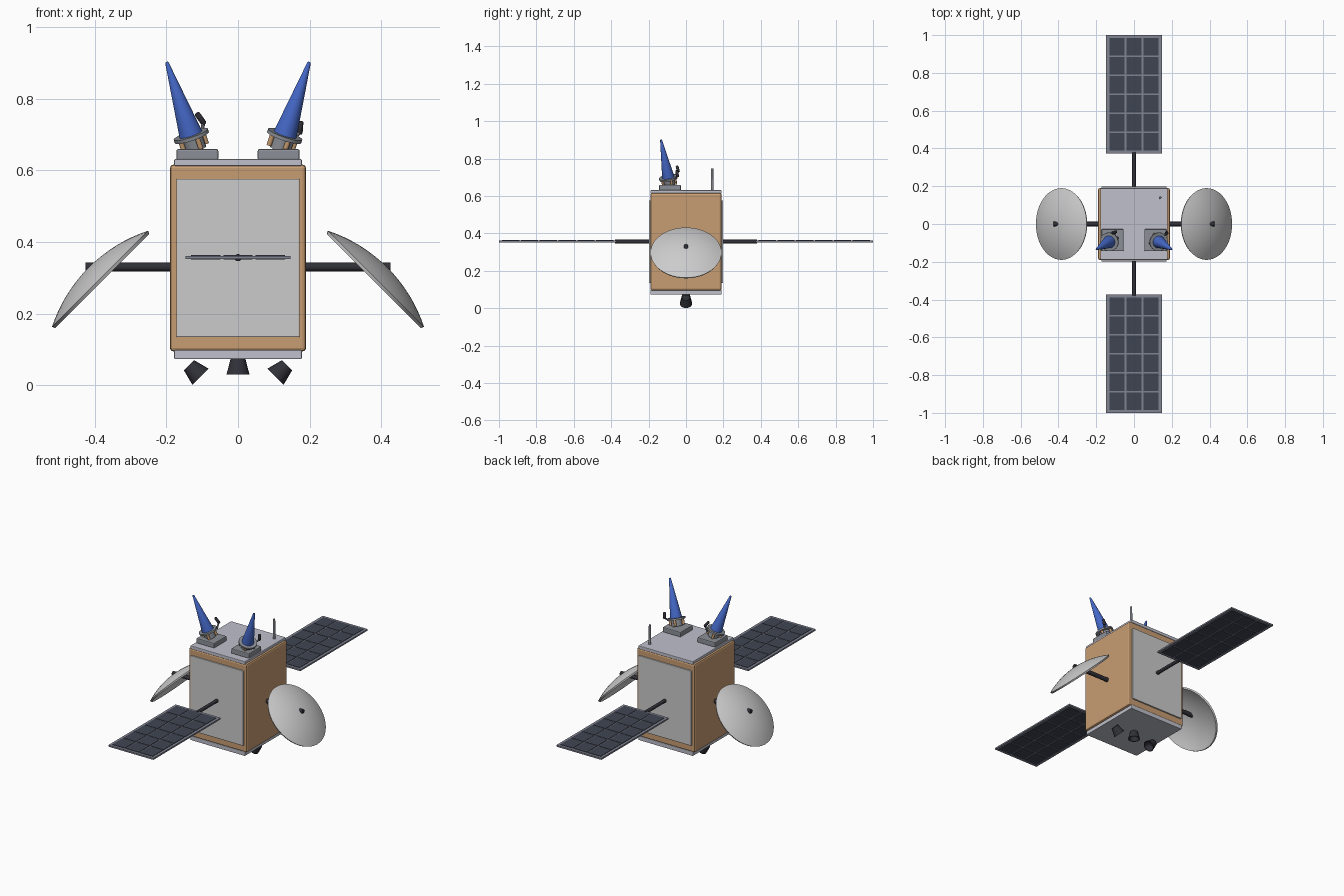
import bpy, bmesh, math
from mathutils import Vector

if "Cube" in bpy.data.objects:
    bpy.data.objects.remove(bpy.data.objects["Cube"])


def mat(name, rgb):
    m = bpy.data.materials.new(name)
    m.diffuse_color = (*rgb, 1)
    m.use_nodes = True
    m.node_tree.nodes["Principled BSDF"].inputs["Base Color"].default_value = m.diffuse_color
    return m


TAN = mat("tan_foil", (0.58, 0.34, 0.17))
BLUE = mat("blue", (0.06, 0.14, 0.58))
DARK = mat("dark", (0.03, 0.03, 0.04))
CELL = mat("cell", (0.05, 0.06, 0.085))
FRAME = mat("frame", (0.22, 0.23, 0.29))
METAL = mat("metal", (0.26, 0.28, 0.31))
PLATE = mat("plate", (0.52, 0.53, 0.6))
WHITE = mat("white", (0.75, 0.75, 0.75))


def finish(name, bm, m, bevel=0, smooth=True):
    bmesh.ops.recalc_face_normals(bm, faces=bm.faces)
    me = bpy.data.meshes.new(name)
    bm.to_mesh(me)
    bm.free()
    ob = bpy.data.objects.new(name, me)
    bpy.context.collection.objects.link(ob)
    me.materials.append(m)
    if bevel:
        b = ob.modifiers.new("bevel", 'BEVEL')
        b.width, b.segments = bevel, 2
    if smooth:
        bpy.ops.object.select_all(action='DESELECT')
        bpy.context.view_layer.objects.active = ob
        ob.select_set(True)
        bpy.ops.object.shade_smooth_by_angle(angle=math.radians(35))
    return ob


def add_box(bm, lo, hi):
    vs = bmesh.ops.create_cube(bm, size=1)["verts"]
    for v in vs:
        v.co = Vector([(l + h) / 2 + c * (h - l) for l, h, c in zip(lo, hi, v.co)])


def box(name, lo, hi, m, bevel=0):
    bm = bmesh.new()
    add_box(bm, lo, hi)
    return finish(name, bm, m, bevel, False)


def lathe(name, a, direction, profile, m, n=32):
    """Spin (radius, height) points round an axis starting at a."""
    bm = bmesh.new()
    vs = [bm.verts.new((r, 0, h)) for r, h in profile]
    es = [bm.edges.new(p) for p in zip(vs, vs[1:])]
    bmesh.ops.spin(bm, geom=vs + es, cent=(0, 0, 0), axis=(0, 0, 1),
                   angle=2 * math.pi, steps=n, use_duplicate=False)
    bmesh.ops.remove_doubles(bm, verts=bm.verts, dist=1e-5)
    ob = finish(name, bm, m)
    ob.location = a
    ob.rotation_mode = 'QUATERNION'
    ob.rotation_quaternion = Vector((0, 0, 1)).rotation_difference(Vector(direction))
    return ob


def rod(name, a, b, r0, r1, m, n=20):
    d = Vector(b) - Vector(a)
    return lathe(name, a, d, [(0, 0), (r0, 0), (r1, d.length), (0, d.length)], m, n)


# main body and end plates
box("body", (-.19, -.19, .094), (.19, .19, .616), TAN, .01)
box("top_plate", (-.178, -.19, .612), (.178, .19, .631), PLATE, .003)
box("bottom_plate", (-.178, -.19, .073), (.178, .19, .098), PLATE, .003)

# solar wings, radiator panels on front and back
for s, side in ((-1, "front"), (1, "back")):
    ys = sorted((s * .185, s * .198))
    box(side + "_panel", (-.172, ys[0], .134), (.172, ys[1], .576), WHITE, .003)
    rod(side + "_wing_arm", (0, s * .18, .356), (0, s * .38, .356), .01, .01, DARK)
    ys = sorted((s * .372, s * 1.0))
    box(side + "_wing_frame", (-.147, ys[0], .352), (.147, ys[1], .361), FRAME)
    bm = bmesh.new()
    w, h, g = .27 / 3, .604 / 6, .004
    for i in range(3):
        for j in range(6):
            x, y = -.135 + i * w, ys[0] + .012 + j * h
            add_box(bm, (x + g, y + g, .3505), (x + w - g, y + h - g, .3635))
    finish(side + "_wing_cells", bm, CELL, 0, False)

# dishes, domed side facing up and outwards
R, depth = .19, .045
ball = (R * R + depth * depth) / (2 * depth)
top = math.asin(R / ball)


def arc(r, base):
    return [(r * math.sin(top * k / 8), r * math.cos(top * k / 8) - base) for k in range(9)]


base = ball * math.cos(top)
dish_profile = arc(ball, base) + arc(ball - .01, base)[::-1]
for s, side in ((-1, "left"), (1, "right")):
    lathe(side + "_dish", (s * .385, 0, .297), (s, 0, 1), dish_profile, WHITE, 48)
    rod(side + "_dish_arm", (s * .18, 0, .33), (s * .425, 0, .33), .012, .012, DARK)

# thrusters
cup = [(0, 0), (.02, 0), (.032, .046), (.028, .046), (.016, .01), (0, .01)]
lathe("middle_thruster", (0, 0, .076), (0, 0, -1), cup, DARK)
for s, side in ((-1, "left"), (1, "right")):
    lathe(side + "_thruster", (s * .137, 0, .056), (-s, 0, -1), cup, DARK)

# whip antenna
rod("antenna", (.138, .14, .625), (.138, .14, .746), .007, .006, METAL, 12)

# horn antennas on tilted mounts
for s, side in ((-1, "left"), (1, "right")):
    box(side + "_horn_base", (s * .1135 - .0585, -.144, .628),
        (s * .1135 + .0585, -.027, .659), METAL, .005)
    tip = Vector((s * .199, -.134, .902))
    ring = Vector((s * .13, -.094, .695))
    axis = (tip - ring).normalized()
    foot = ring - axis * .04
    rod(side + "_horn_mount", foot, ring, .03, .03, METAL, 24)
    lathe(side + "_horn_ring", ring - axis * .004, axis,
          [(0, 0), (.05, 0), (.05, .01), (0, .01)], METAL)
    L = (tip - ring).length
    lathe(side + "_horn", ring, axis, [(0, 0), (.034, 0), (.031, .02), (.005, L - .003),
                                       (.003, L), (0, L)], BLUE)
    # small struts round the mount
    u = axis.cross(Vector((0, 1, 0))).normalized()
    v = axis.cross(u)
    for k in range(4):
        a = math.pi * k / 2 + .4
        p = ring + (u * math.cos(a) + v * math.sin(a)) * .036
        rod(f"{side}_horn_strut_{k + 1}", p - axis * .036, p, .007, .007, TAN, 12)
    # side sensor on a short bracket
    lo, hi = (((-.093, -.04, .728), (-.116, -.048, .76)) if s < 0
              else ((.172, -.045, .7), (.175, -.05, .738)))
    lo, hi = Vector(lo), Vector(hi)
    d = (hi - lo).normalized()
    L = (hi - lo).length
    lathe(side + "_sensor", lo, d, [(0, 0), (.006, .001), (.008, .004), (.008, L - .004),
                                    (.006, L - .001), (0, L)], DARK, 16)
    root = ring + (lo - ring) * .75
    root.z = ring.z
    rod(side + "_sensor_bracket", root, lo + d * .006, .005, .005, METAL, 10)
